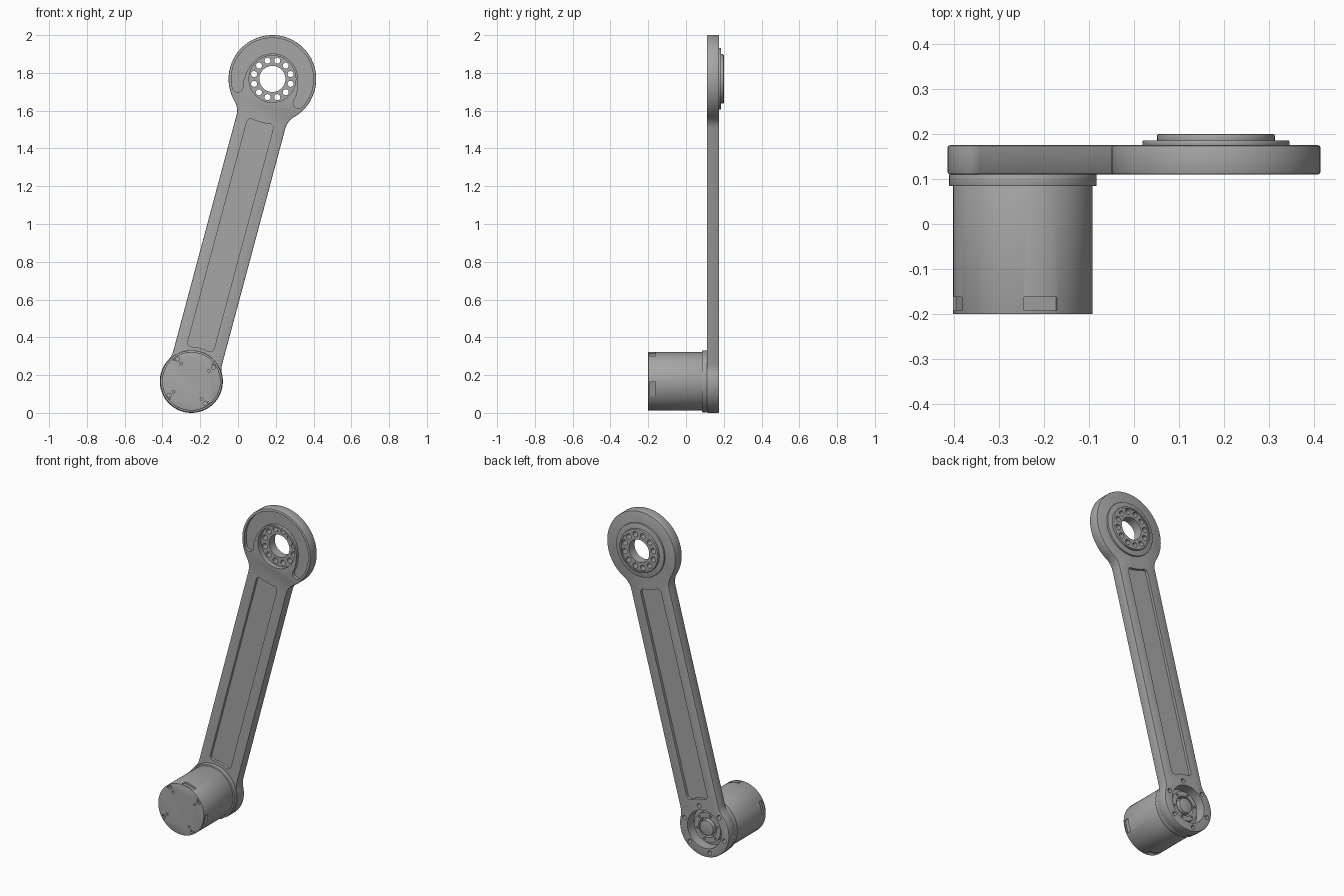
import bpy, bmesh
from math import sin, cos, pi, radians, sqrt
from mathutils import Vector

if "Cube" in bpy.data.objects:
    bpy.data.objects.remove(bpy.data.objects["Cube"])

grey = bpy.data.materials.new("machined grey")
grey.use_nodes = True
tone = (0.38, 0.38, 0.38, 1)
grey.diffuse_color = tone
grey.node_tree.nodes["Principled BSDF"].inputs["Base Color"].default_value = tone

# The arm's own plane: u across, v along, origin at the motor axis
TILT = radians(15)
CX, CZ, LENGTH = -0.247, 0.167, 1.6575
R_LOW, R_TOP, HALF, FILLET = 0.167, 0.232, 0.134, 0.1
FRONT, BACK = 0.11, 0.175


def place(u, v, y):
    return Vector((CX + u * cos(TILT) + v * sin(TILT), y,
                   CZ - u * sin(TILT) + v * cos(TILT)))


def arc(u, v, r, a0, a1, n=24):
    steps = [radians(a0 + (a1 - a0) * i / n) for i in range(n + 1)]
    return [(u + r * cos(a), v + r * sin(a)) for a in steps]


def circle(u, v, r, n=64):
    return arc(u, v, r, 0, 360, n)[:-1]


def prism(name, outline, y0, y1):
    bm = bmesh.new()
    face = bm.faces.new([bm.verts.new(place(u, v, y0)) for u, v in outline])
    side = bmesh.ops.extrude_face_region(bm, geom=[face])
    bmesh.ops.translate(bm, vec=(0, y1 - y0, 0),
                        verts=[g for g in side["geom"] if isinstance(g, bmesh.types.BMVert)])
    bmesh.ops.recalc_face_normals(bm, faces=bm.faces)
    mesh = bpy.data.meshes.new(name)
    bm.to_mesh(mesh)
    bm.free()
    mesh.materials.append(grey)
    obj = bpy.data.objects.new(name, mesh)
    bpy.context.collection.objects.link(obj)
    return obj


def apply(obj):
    bpy.context.view_layer.update()
    graph = bpy.context.evaluated_depsgraph_get()
    mesh = bpy.data.meshes.new_from_object(obj.evaluated_get(graph))
    obj.modifiers.clear()
    obj.data = mesh


def bevel(obj, width):
    mod = obj.modifiers.new("edge", "BEVEL")
    mod.width, mod.segments = width, 2
    mod.limit_method, mod.angle_limit = "ANGLE", radians(50)
    apply(obj)


def cut(obj, outline, y0, y1):
    tool = prism("cutter", outline, y0, y1)
    tool.hide_render = True
    mod = obj.modifiers.new("cut", "BOOLEAN")
    mod.operation, mod.solver, mod.object = "DIFFERENCE", "EXACT", tool
    apply(obj)
    bpy.data.objects.remove(tool)


def ring_of(count, radius, v, start=90):
    for i in range(count):
        a = radians(start + 360 * i / count)
        yield radius * cos(a), v + radius * sin(a)


def mirrored(half):
    return half + [(-u, v) for u, v in reversed(half)]


# Arm outline: round ends joined by filleted straight sides
def fillet_rise(r):
    return sqrt((r + FILLET) ** 2 - (HALF + FILLET) ** 2)


def angle_of(r):
    return Vector((1, 0)).angle(Vector((HALF + FILLET, fillet_rise(r)))) * 180 / pi


low, top = angle_of(R_LOW), angle_of(R_TOP)
side = arc(0, 0, R_LOW, -89, low, 30)
side += arc(HALF + FILLET, fillet_rise(R_LOW), FILLET, 180 + low, 180, 8)[1:]
side += arc(HALF + FILLET, LENGTH - fillet_rise(R_TOP), FILLET, 180, 180 - top, 10)
side += arc(0, LENGTH, R_TOP, -top, 89, 40)[1:]
arm = prism("arm", mirrored(side), FRONT, BACK)
bevel(arm, 0.005)

# Long pocket on both faces, with ends following the round heads
W, CORNER = 0.072, 0.022
pocket = [(0, 0.183), (0.02, 0.182), (0.045, 0.177)]
pocket += arc(W - CORNER, 0.177 + CORNER, CORNER, -80, 0, 6)
pocket += arc(W - CORNER, LENGTH - 0.233 - CORNER, CORNER, 0, 100, 6)
pocket += [(0.03, LENGTH - 0.237), (0.0, LENGTH - 0.239)]
pocket = pocket[1:-1]
cut(arm, mirrored(pocket), FRONT - 0.05, FRONT + 0.017)
cut(arm, mirrored(pocket), BACK - 0.017, BACK + 0.05)

# Horseshoe groove around the upper head
END, OUTER, INNER, TIP = 118, 0.217, 0.135, 0.028
mid = OUTER - TIP
groove = arc(0, LENGTH, OUTER, 90, 90 - END, 40)[1:]
a = 90 - END
tu, tv = mid * cos(radians(a)), LENGTH + mid * sin(radians(a))
groove += arc(tu, tv, TIP, a, a - 180, 10)[1:]
for i in range(30):
    d = END * (1 - i / 30) - 1
    t = max(0, (d - 65) / (END - 65))
    r = INNER + (OUTER - 2 * TIP - INNER) * t * t
    groove.append((r * sin(radians(d)), LENGTH + r * cos(radians(d))))
cut(arm, mirrored(groove), FRONT - 0.05, FRONT + 0.02)

# Bearing seat in the upper head, motor opening and bolts in the lower one
cut(arm, circle(0, LENGTH, 0.124), FRONT - 0.05, BACK + 0.05)
cut(arm, circle(0, 0, 0.115), FRONT - 0.05, BACK + 0.05)
for u, v in ring_of(6, 0.14, 0):
    cut(arm, circle(u, v, 0.013, 16), BACK - 0.03, BACK + 0.05)

# Stepped bearing hub on the back of the upper head
hub_flange = prism("hub_flange", circle(0, LENGTH, 0.163), BACK - 0.002, 0.186)
bevel(hub_flange, 0.003)
cut(hub_flange, circle(0, LENGTH, 0.122), 0, 0.3)
hub_rim = prism("hub_rim", circle(0, LENGTH, 0.131), 0.18, 0.2)
bevel(hub_rim, 0.004)
cut(hub_rim, circle(0, LENGTH, 0.12), 0, 0.3)
hub_plate = prism("hub_plate", circle(0, LENGTH, 0.125), 0.14, 0.195)
cut(hub_plate, circle(0, LENGTH, 0.069), 0, 0.3)
for u, v in ring_of(12, 0.1, LENGTH):
    cut(hub_plate, circle(u, v, 0.016, 20), 0, 0.3)

# Motor body with clip notches and screw holes
motor = prism("motor_body", circle(0, 0, 0.155, 96), -0.2, 0.09)
bevel(motor, 0.002)
for k in range(4):
    ux, uy = round(cos(k * pi / 2)), round(sin(k * pi / 2))
    box = [(0.143, -0.038), (0.2, -0.038), (0.2, 0.038), (0.143, 0.038)]
    cut(motor, [(p * ux - q * uy, p * uy + q * ux) for p, q in box], -0.192, -0.162)
for radius, size, start in ((0.139, 0.011, 47), (0.108, 0.007, 45), (0.146, 0.004, 54)):
    for u, v in ring_of(4, radius, 0, start):
        cut(motor, circle(u, v, size, 14), -0.25, -0.186)

motor_flange = prism("motor_flange", circle(0, 0, 0.164, 96), 0.084, 0.111)
bevel(motor_flange, 0.003)

# Motor output seen through the back of the lower head
output_ring = prism("output_ring", circle(0, 0, 0.09), 0.105, 0.145)
cut(output_ring, circle(0, 0, 0.06), 0, 0.3)
for u, v in ring_of(6, 0.075, 0, 60):
    cut(output_ring, circle(u, v, 0.007, 12), 0.125, 0.3)
output_shaft = prism("output_shaft", circle(0, 0, 0.046, 40), 0.105, 0.155)
bevel(output_shaft, 0.003)

# Smooth round walls, keep machined edges crisp
parts = [arm, hub_flange, hub_rim, hub_plate, motor, motor_flange, output_ring, output_shaft]
bpy.ops.object.select_all(action="DESELECT")
for part in parts:
    part.select_set(True)
bpy.context.view_layer.objects.active = arm
bpy.ops.object.shade_smooth_by_angle(angle=radians(30))
